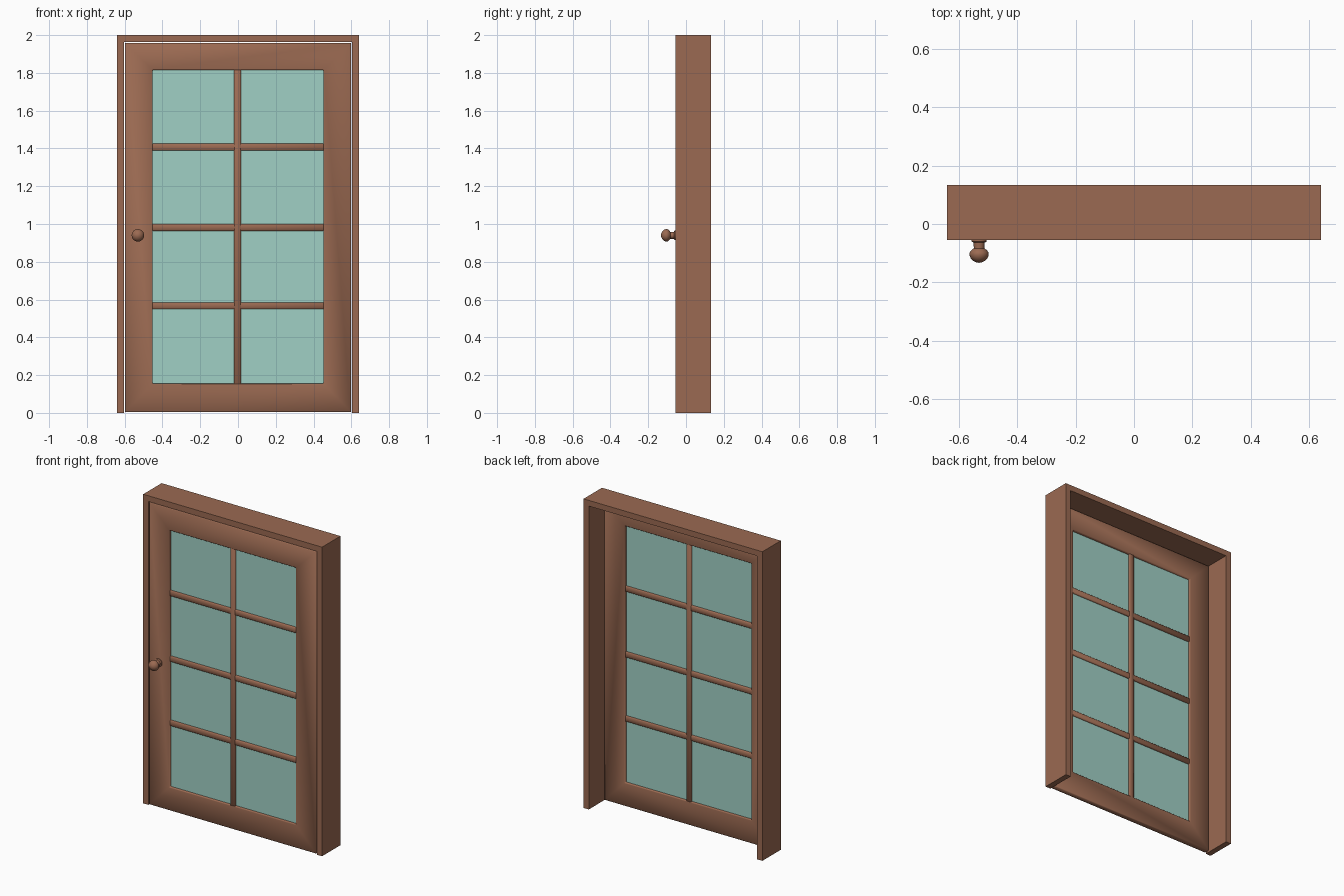
import bpy, bmesh, math
from mathutils import Vector

if "Cube" in bpy.data.objects:
    bpy.data.objects.remove(bpy.data.objects["Cube"], do_unlink=True)


def material(name, rgb):
    m = bpy.data.materials.new(name)
    m.use_nodes = True
    m.diffuse_color = (*rgb, 1)
    m.node_tree.nodes["Principled BSDF"].inputs["Base Color"].default_value = (*rgb, 1)
    return m


WOOD = material("brown wood", (0.328, 0.144, 0.084))
GLASS = material("pale green glass", (0.352, 0.631, 0.558))


def finish(bm, name, mat, bevel=0, angle=30):
    bmesh.ops.recalc_face_normals(bm, faces=bm.faces)
    mesh = bpy.data.meshes.new(name)
    bm.to_mesh(mesh)
    bm.free()
    mesh.materials.append(mat)
    ob = bpy.data.objects.new(name, mesh)
    bpy.context.collection.objects.link(ob)
    bpy.ops.object.select_all(action="DESELECT")
    ob.select_set(True)
    bpy.context.view_layer.objects.active = ob
    if bevel:
        mod = ob.modifiers.new("Bevel", "BEVEL")
        mod.width, mod.segments = bevel, 1
        bpy.ops.object.modifier_apply(modifier=mod.name)
    bpy.ops.object.shade_smooth_by_angle(angle=math.radians(angle))
    return ob


def slab(name, polygons, y0, y1, mat, bevel=0, angle=30):
    """Extrude joined x-z polygons from y0 back to y1."""
    bm = bmesh.new()
    for poly in polygons:
        bm.faces.new([bm.verts.new((x, y0, z)) for x, z in poly])
    bmesh.ops.remove_doubles(bm, verts=bm.verts, dist=1e-5)
    out = bmesh.ops.extrude_face_region(bm, geom=bm.faces[:], use_keep_orig=True)
    moved = [v for v in out["geom"] if isinstance(v, bmesh.types.BMVert)]
    bmesh.ops.translate(bm, verts=moved, vec=Vector((0, y1 - y0, 0)))
    return finish(bm, name, mat, bevel, angle)


def rect(x0, x1, z0, z1):
    return [(x0, z0), (x1, z0), (x1, z1), (x0, z1)]


# Outer frame: two jambs and a header, open at the bottom
W, H, T = 0.64, 2.0, 0.037
FRONT, BACK = -0.055, 0.133
slab("door_frame", [[(-W, 0), (-W, H), (W, H), (W, 0), (W - T, 0), (W - T, H - T),
                     (T - W, H - T), (T - W, 0)]], FRONT, BACK, WOOD)

# Door leaf: mitred rails and stiles around the window opening
outer = rect(-0.599, 0.599, 0.004, 1.959)
inner = rect(-0.452, 0.452, 0.155, 1.815)
ring = [[outer[i], outer[(i + 1) % 4], inner[(i + 1) % 4], inner[i]] for i in range(4)]
slab("door_leaf", ring, -0.055, -0.02, WOOD, 0.004, 50)

# Glass and glazing bars
slab("glass_pane", [rect(-0.455, 0.455, 0.15, 1.82)], -0.04, -0.035, GLASS)
slab("vertical_bar", [rect(-0.02, 0.015, 0.15, 1.82)], -0.053, -0.022, WOOD, 0.004, 50)
for n, z in enumerate((0.567, 0.982, 1.407)):
    slab(f"horizontal_bar_{n + 1}", [rect(-0.455, 0.455, z - 0.018, z + 0.018)],
         -0.051, -0.024, WOOD, 0.004, 50)

# Door knob: lathed rosette, neck and ball
profile = [(0, 0), (0.026, 0), (0.026, 0.005), (0.019, 0.009), (0.018, 0.028),
           (0.026, 0.034), (0.032, 0.042), (0.033, 0.051), (0.029, 0.062),
           (0.02, 0.071), (0.01, 0.076), (0, 0.078)]
bm = bmesh.new()
vs = [bm.verts.new((r, -d, 0)) for r, d in profile]
edges = [bm.edges.new(pair) for pair in zip(vs, vs[1:])]
bmesh.ops.spin(bm, geom=vs + edges, cent=(0, 0, 0), axis=(0, 1, 0),
               angle=2 * math.pi, steps=24)
bmesh.ops.remove_doubles(bm, verts=bm.verts, dist=1e-5)
knob = finish(bm, "door_knob", WOOD, angle=40)
knob.location = (-0.53, FRONT, 0.94)
